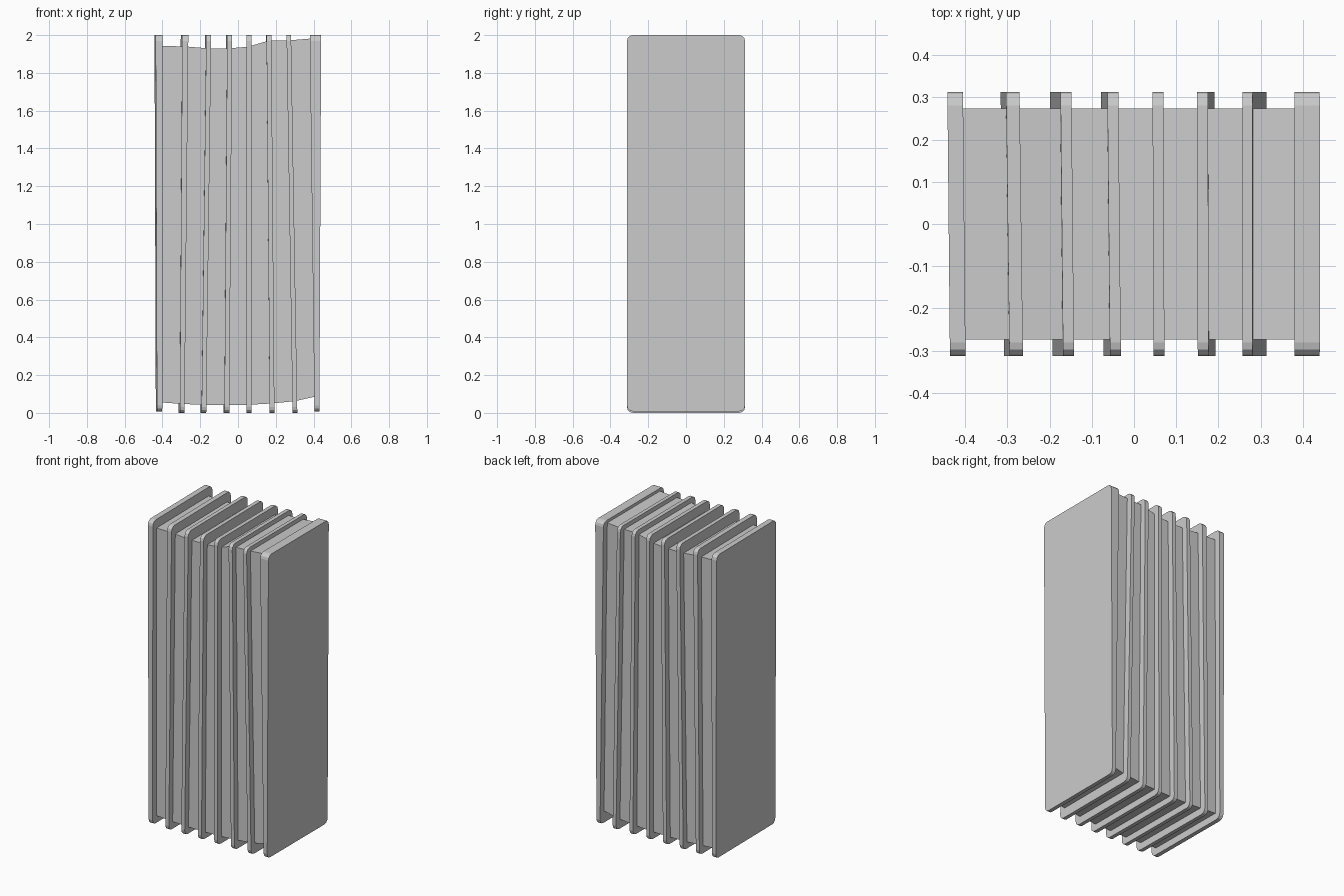
import bpy, bmesh, math

if "Cube" in bpy.data.objects:
    bpy.data.objects.remove(bpy.data.objects["Cube"])

grey = bpy.data.materials.new("light grey metal")
grey.diffuse_color = (0.6, 0.6, 0.6, 1)
grey.use_nodes = True
grey.node_tree.nodes["Principled BSDF"].inputs["Base Color"].default_value = grey.diffuse_color


def make_object(name, bm):
    bmesh.ops.recalc_face_normals(bm, faces=bm.faces)
    me = bpy.data.meshes.new(name)
    bm.to_mesh(me)
    bm.free()
    me.materials.append(grey)
    ob = bpy.data.objects.new(name, me)
    bpy.context.collection.objects.link(ob)
    return ob


def prism(name, ring_a, ring_b):
    """Closed solid between two matching outlines."""
    bm = bmesh.new()
    a = [bm.verts.new(p) for p in ring_a]
    b = [bm.verts.new(p) for p in ring_b]
    bm.faces.new(a)
    bm.faces.new(b[::-1])
    n = len(a)
    for i in range(n):
        j = (i + 1) % n
        bm.faces.new((a[i], a[j], b[j], b[i]))
    return make_object(name, bm)


def rounded_outline(hy, z0, z1, r, steps=3):
    """Rounded rectangle in the yz plane."""
    pts = []
    corners = [(hy - r, z1 - r), (r - hy, z1 - r), (r - hy, z0 + r), (hy - r, z0 + r)]
    for k, (cy, cz) in enumerate(corners):
        for s in range(steps + 1):
            t = math.pi / 2 * (k + s / steps)
            pts.append((cy + r * math.cos(t), cz + r * math.sin(t)))
    return pts


# Leaning fins: left/right x at the bottom, left/right x at the top, skew along y, lowest z
fins = [
    (-0.432, -0.404, -0.439, -0.402, 0.003, 0.008),
    (-0.312, -0.287, -0.299, -0.267, 0.004, 0.0),
    (-0.196, -0.171, -0.171, -0.145, 0.003, 0.0),
    (-0.075, -0.049, -0.060, -0.034, 0.003, 0.0),
    (0.045, 0.070, 0.045, 0.071, 0.001, 0.0),
    (0.167, 0.192, 0.150, 0.176, 0.001, 0.0),
    (0.289, 0.314, 0.257, 0.281, 0.0, 0.0),
    (0.405, 0.431, 0.380, 0.440, 0.0, 0.008),
]
for i, (bl, br, tl, tr, skew, z0) in enumerate(fins):
    outline = rounded_outline(0.313, z0, 2.0, 0.032)

    def side(xb, xt):
        return [(xb + (xt - xb) * z / 2 - skew * y / 0.313, y, z) for y, z in outline]

    prism(f"fin_{i + 1}", side(bl, tl), side(br, tr))

# Solid core with wavy top and bottom, ending inside the outer fins
top = [(-0.42, 1.943), (-0.28, 1.94), (-0.16, 1.93), (-0.05, 1.93),
       (0.05, 1.938), (0.16, 1.97), (0.27, 1.972), (0.41, 1.984)]
bottom = [(0.418, 0.088), (0.30, 0.062), (0.18, 0.05), (0.06, 0.043),
          (-0.06, 0.041), (-0.18, 0.042), (-0.30, 0.048), (-0.42, 0.056)]
profile = top + bottom
prism("core", [(x, -0.273, z) for x, z in profile], [(x, 0.273, z) for x, z in profile])
